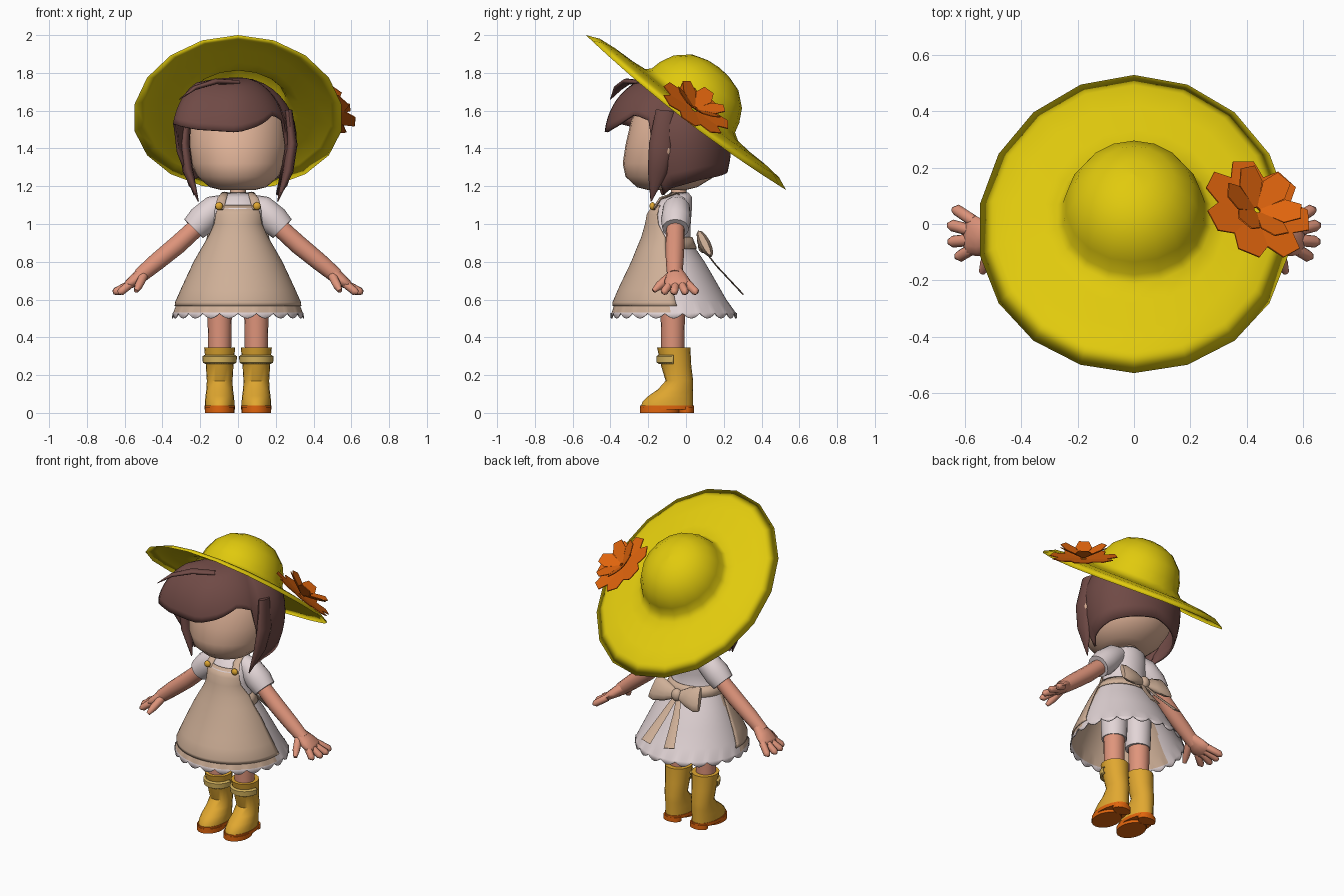
import bpy, bmesh, math
from mathutils import Vector as V

if "Cube" in bpy.data.objects:
    bpy.data.objects.remove(bpy.data.objects["Cube"])

def material(name, rgb):
    m = bpy.data.materials.new(name)
    m.diffuse_color = (*rgb, 1)
    m.use_nodes = True
    m.node_tree.nodes["Principled BSDF"].inputs["Base Color"].default_value = m.diffuse_color
    return m

YELLOW = material("hat yellow", (.75, .59, .004))
BROWN = material("hair brown", (.16, .068, .06))
FACE = material("pale skin", (.76, .46, .32))
SKIN = material("warm skin", (.74, .30, .20))
WHITE = material("off white", (.76, .66, .67))
BEIGE = material("apron beige", (.62, .43, .31))
BOOT = material("boot gold", (.75, .39, .03))
STRAP = material("strap pale gold", (.68, .46, .11))
ORANGE = material("orange", (.75, .13, .004))

def build(name, verts, faces, mat, thick=0, angle=50):
    me = bpy.data.meshes.new(name)
    me.from_pydata([tuple(v) for v in verts], [], faces)
    bm = bmesh.new()
    bm.from_mesh(me)
    bmesh.ops.remove_doubles(bm, verts=bm.verts, dist=1e-5)
    bmesh.ops.recalc_face_normals(bm, faces=bm.faces)
    bm.to_mesh(me)
    bm.free()
    me.materials.append(mat)
    ob = bpy.data.objects.new(name, me)
    bpy.context.collection.objects.link(ob)
    if angle:
        bpy.ops.object.select_all(action='DESELECT')
        ob.select_set(True)
        bpy.context.view_layer.objects.active = ob
        bpy.ops.object.shade_smooth_by_angle(angle=math.radians(angle))
    if thick:
        mod = ob.modifiers.new("thickness", 'SOLIDIFY')
        mod.thickness, mod.offset = thick, 0
    return ob

def loft(name, rings, mat, closed=True, caps=True, thick=0, angle=50):
    """Skin a list of equally long point rings."""
    n = len(rings[0])
    verts = [p for r in rings for p in r]
    faces = [(i*n+j, i*n+(j+1) % n, (i+1)*n+(j+1) % n, (i+1)*n+j)
             for i in range(len(rings)-1) for j in range(n if closed else n-1)]
    if caps:
        faces += [tuple(range(n)), tuple(range(len(verts)-n, len(verts)))]
    return build(name, verts, faces, mat, thick, angle)

def ell(z, cy, rx, ry, n=28, cx=0, a0=0, a1=None):
    """Ellipse ring, or an arc of it; angle 0 points to the front."""
    if a1 is None:
        ang = [2*math.pi*i/n for i in range(n)]
    else:
        ang = [a0+(a1-a0)*i/(n-1) for i in range(n)]
    return [V((cx+rx*math.sin(a), cy-ry*math.cos(a), z)) for a in ang]

def tube(name, pts, mat, ref=(0, 1, 0), n=12):
    """Tapered tube; each point is x, y, z, radius, widening along ref."""
    P = [V(p[:3]) for p in pts]
    rings = []
    for i, p in enumerate(pts):
        t = (P[min(i+1, len(P)-1)]-P[max(i-1, 0)]).normalized()
        a = (V(ref)-t*t.dot(V(ref))).normalized()
        b = t.cross(a)
        k = p[4] if len(p) > 4 else 1
        rings.append([P[i]+p[3]*(a*k*math.cos(q)+b*math.sin(q))
                      for q in [2*math.pi*j/n for j in range(n)]])
    return loft(name, rings, mat, angle=60)

def ball(name, c, r, mat):
    s = [math.pi*(i+.02)/8.04 for i in range(9)]
    return loft(name, [ell(c[2]+r[2]*math.cos(a), c[1], r[0]*math.sin(a), r[1]*math.sin(a), 14, c[0])
                       for a in s], mat)

def lerp(table, x):
    for (x0, y0), (x1, y1) in zip(table, table[1:]):
        if x <= x1:
            return y0+(y1-y0)*max(0, (x-x0)/(x1-x0))
    return table[-1][1]

# Head, neck, ears
loft("head", [ell(*r) for r in [(1.18, -.1, .09, .1), (1.195, -.1, .15, .16), (1.25, -.085, .215, .235),
     (1.32, -.065, .25, .27), (1.42, -.05, .265, .27), (1.55, -.04, .255, .25), (1.68, -.03, .19, .19),
     (1.73, -.03, .08, .08)]], FACE)
tube("neck", [(0, -.035, 1.1, .045), (0, -.04, 1.21, .04)], FACE)
for s in (-1, 1):
    ball("ear", (s*.275, -.1, 1.4), (.032, .03, .05), FACE)

# Hair shell: hem height and forward bulge vary with the angle round the head
hem = [(-3.2, 1.28), (-2, 1.235), (-1.3, 1.19), (-1.08, 1.15), (-.95, 1.5), (-.8, 1.53), (-.5, 1.5), (0, 1.485),
       (.3, 1.52), (.6, 1.58), (.95, 1.54), (1.08, 1.15), (1.3, 1.19), (2, 1.235), (3.2, 1.28)]
bulge = [(-1.15, 0), (-.75, .2), (-.3, .14), (0, .12), (.5, .06), (1, 0)]
rings = []
for i in range(13):
    t = i/12
    ring = []
    for j in range(60):
        a = -math.pi+2*math.pi*(j+.5)/60
        z = 1.77-(1.77-lerp(hem, a))*t**1.6
        f = math.sqrt(max(0, 1-((z-1.45)/.32)**2)) if z > 1.45 else 1-.11*((1.45-z)/.2)**2
        e = lerp(bulge, a)*min(1, t*4)
        ry = .28 if abs(a) < math.pi/2 else .255
        ring.append(V(((.305*f+e)*math.sin(a), -.02-(ry*f+e)*math.cos(a), z)))
    rings.append(ring)
loft("hair", rings, BROWN, caps=False, thick=.014)
for s in (-1, 1):
    tube("side_lock", [(s*.268, -.11, 1.6, .02, 2.5), (s*.285, -.13, 1.42, .03, 2.2), (s*.265, -.15, 1.28, .028, 1.9),
         (s*.21, -.185, 1.12, .003, 1)], BROWN)
tube("loose_strand", [(0, -.24, 1.75, .012, 2), (-.12, -.31, 1.755, .015, 2), (-.23, -.36, 1.72, .012, 2),
     (-.31, -.4, 1.66, .002)], BROWN)

# Tilted sun hat: one thin closed shell, from the inside over the rim to the top
U, W, N = V((1, 0, 0)), V((0, -.791, .612)), V((0, .612, .791))
outer = [(.67, 0), (.6, .03), (.5, .04), (.39, .042), (.31, .05), (.278, .075), (.264, .13),
         (.228, .2), (.155, .263), (.07, .29), (.001, .296)]
profile = [(r, h-.008) for r, h in outer[:0:-1]]+outer
def hat_point(r, h, a):
    kx = lerp([(.27, .93), (.4, .83)], r)
    return (V((0, 0, 1.59))+U*(r*kx*math.sin(a))+W*(r*math.cos(a)+.008*(r < .3))
            + N*(h-.035*(math.sin(a)*r/.67)**2))
loft("sun_hat", [[hat_point(r, h, 2*math.pi*j/18) for j in range(18)] for r, h in profile],
     YELLOW, caps=False, angle=180)

# Flower on the brim: two layers of six-sided petals
q = V((.4, .5, .72)).to_track_quat('Z', 'Y')
verts, faces = [], []
for count, size, lift, turn, base in ((7, .21, .08, .15, .005), (6, .15, .5, .5, .012)):
    for k in range(count):
        a = turn+2*math.pi*k/count
        for r, w in ((.08, .05), (.6, .33), (.95, .2), (.95, -.2), (.6, -.33), (.08, -.05)):
            x, y = r*size, w*size
            verts.append(V((.43, .04, 1.6))+q @ V((x*math.cos(a)-y*math.sin(a),
                         x*math.sin(a)+y*math.cos(a), base+lift*x)))
        faces.append(tuple(range(len(verts)-6, len(verts))))
build("hat_flower", verts, faces, ORANGE, .005, 0)

# Dress with scalloped hem; the front under the apron is lined in beige
body = [(.53, -.065, .34, .325), (.6, -.08, .313, .29), (.7, -.085, .267, .238), (.8, -.09, .22, .185),
        (.87, -.1, .18, .147), (.93, -.1, .145, .122), (1.0, -.09, .128, .112), (1.08, -.08, .13, .108),
        (1.14, -.04, .1, .07), (1.165, -.035, .055, .045)]
rings = [ell(*r, 132) for r in body]
low = ell(.53, -.065, .347, .333, 132)
for i, p in enumerate(low):
    p.z -= .004+.026*abs(math.sin(math.pi*i/6))
dress = loft("dress", [low]+rings, WHITE, caps=False, thick=.006)
dress.data.materials.append(BEIGE)
for p in dress.data.polygons:
    if p.center.y < -.09 and .56 < p.center.z < .95:
        p.material_index = 1

# Apron: front half of the dress, narrowing to a bib
span = [(.56, 1.65), (.7, 1.6), (.93, 1.5), (1.0, 1.1), (1.1, .85)]
rows = []
for z in (.565, .585, .65, .7, .8, .87, .93, 1.0, 1.05, 1.1):
    cy, rx, ry = [lerp([(r[0], r[k]) for r in body], z) for k in (1, 2, 3)]
    w = lerp(span, z)
    g = .006 if z < .57 else .012
    rows.append(ell(z, cy, rx+g, ry+g, 33, 0, -w, w))
loft("apron", rows, BEIGE, closed=False, caps=False, thick=.006)
loft("waistband", [ell(.87, -.1, .187, .155), ell(.93, -.1, .154, .131)], BEIGE, caps=False, thick=.006)

# Back bow
ball("bow_knot", (0, .095, .885), (.035, .032, .04), BEIGE)
for s in (-1, 1):
    tube("bow_loop", [(s*.01, .09, .885, .016, 1.6), (s*.07, .095, .89, .03, 1.9), (s*.14, .1, .895, .03, 2.6),
         (s*.17, .097, .9, .016, 4.6)], BEIGE, (0, -.45, .9))
    tube("bow_tail", [(s*.01, .09, .87, .004, 4), (s*.04, .16, .78, .004, 6), (s*.085, .3, .63, .004, 9)],
         BEIGE, (1, 0, 0), 8)

for s in (-1, 1):
    # Bib strap and button
    tube("bib_strap", [(s*.1, -.17, 1.08, .008, 3), (s*.085, -.135, 1.135, .008, 3), (s*.07, -.05, 1.165, .006, 3),
         (s*.07, -.03, 1.15, .004, 3)], BEIGE, (1, 0, 0), 8)
    ball("button", (s*.1, -.178, 1.095), (.021, .015, .021), BOOT)
    # Sleeve, arm, hand
    tube("sleeve", [(s*.06, -.045, 1.115, .045), (s*.12, -.05, 1.085, .072), (s*.19, -.053, 1.02, .08),
         (s*.235, -.055, .975, .07)], WHITE, n=16)
    tube("arm", [(s*.2, -.055, 1.0, .048), (s*.32, -.058, .89, .05), (s*.43, -.06, .8, .047),
         (s*.52, -.06, .725, .04)], SKIN)
    tube("palm", [(s*.49, -.058, .75, .036, 1.1), (s*.54, -.05, .708, .034, 1.9), (s*.58, -.04, .68, .026, 2.8),
         (s*.6, -.038, .668, .012, 4)], SKIN)
    for y0, y1, x1 in ((.01, .05, .645), (-.025, -.005, .662), (-.055, -.063, .66), (-.085, -.115, .635)):
        tube("finger", [(s*.57, y0, .682, .022), (s*(x1-.015), y1, .642, .021), (s*x1, y1, .636, .01)], SKIN, n=8)
    tube("thumb", [(s*.5, -.08, .725, .025), (s*.525, -.14, .675, .023), (s*.54, -.172, .645, .012)], SKIN, (1, 0, 0), 8)
    # Leg with bloomer
    X = s*.097
    tube("leg", [(X, -.07, .28, .06), (X, -.07, .5, .064), (X, -.075, .8, .07)], SKIN, n=16)
    loft("bloomer", [ell(z, -.075, r, r, 20, s*.092) for z, r in ((.53, .076), (.62, .08), (.8, .085))], WHITE)
    # Boot with a strap across the front
    loft("boot", [ell(z, c, rx, ry, 20, X) for z, c, rx, ry in
         [(.035, -.1, .078, .138), (.06, -.096, .078, .134), (.09, -.08, .075, .118), (.125, -.055, .07, .093),
          (.17, -.035, .068, .073), (.25, -.052, .073, .08), (.345, -.065, .082, .088)]], BOOT)
    loft("boot_strap", [ell(z, -.06, r, r+.006, 20, X, -1.5, 1.5) for z, r in
         ((.262, .076), (.268, .087), (.298, .089), (.305, .078))], STRAP, closed=False, caps=False, thick=.006)
    loft("sole", [ell(z, -.1, .081, .143, 20, X) for z in (.018, .04)], ORANGE)
    loft("sole_front", [ell(z, -.14, .079, .104, 20, X) for z in (0, .03)], ORANGE)
    loft("heel", [ell(z, .002, .06, .04, 20, X) for z in (0, .03)], ORANGE)
